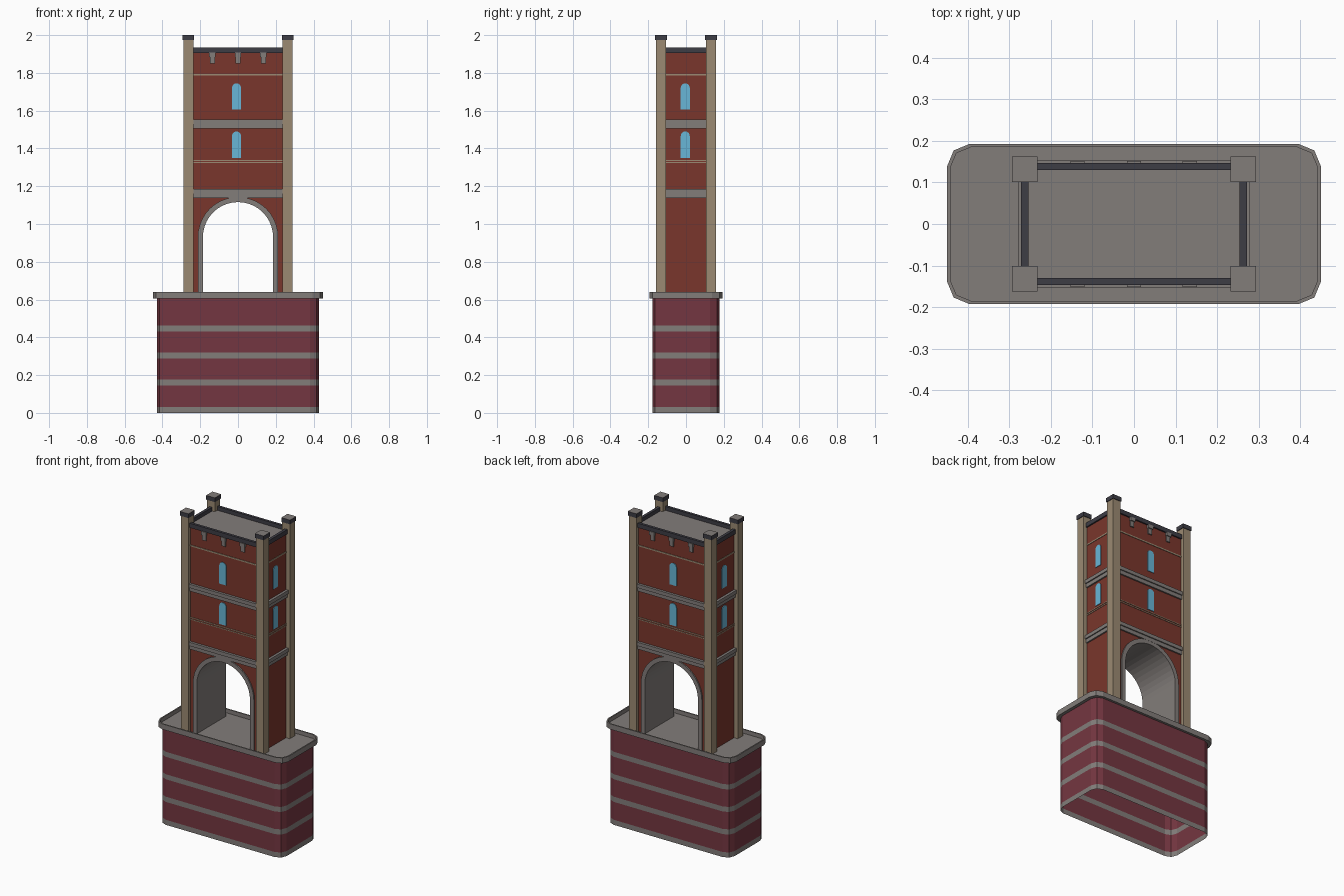
import bpy, bmesh, math

if "Cube" in bpy.data.objects:
    bpy.data.objects.remove(bpy.data.objects["Cube"])


def material(name, rgb):
    m = bpy.data.materials.new(name)
    m.diffuse_color = (*rgb, 1)
    m.use_nodes = True
    m.node_tree.nodes["Principled BSDF"].inputs["Base Color"].default_value = m.diffuse_color
    return m


STONE = material("grey stone", (0.225, 0.205, 0.195))
BRICK = material("red brick", (0.195, 0.037, 0.025))
PLUM = material("plum brick", (0.175, 0.037, 0.052))
TAN = material("tan stone", (0.33, 0.255, 0.17))
GLASS = material("blue glass", (0.14, 0.47, 0.68))
DARK = material("dark slate", (0.048, 0.047, 0.06))


def finish(name, bm, mats):
    bm.normal_update()
    me = bpy.data.meshes.new(name)
    bm.to_mesh(me)
    bm.free()
    for m in mats:
        me.materials.append(m)
    ob = bpy.data.objects.new(name, me)
    bpy.context.collection.objects.link(ob)
    return ob


def box(name, x, y, z, mat, top=None):
    """Box from (min, max) ranges, with an optional other colour on top."""
    bm = bmesh.new()
    bmesh.ops.create_cube(bm, size=1)
    for v in bm.verts:
        v.co = [r[0] if c < 0 else r[1] for c, r in zip(v.co, (x, y, z))]
    bm.normal_update()
    if top:
        for f in bm.faces:
            f.material_index = int(f.normal.z > 0.5)
    return finish(name, bm, [mat, top] if top else [mat])


def slab(name, pts, lo, hi, mats, axis="y"):
    """Extrude a (u, z) outline along y, or along x for the side walls."""
    bm = bmesh.new()
    place = (lambda u, z, d: (u, d, z)) if axis == "y" else (lambda u, z, d: (d, u, z))
    a = [bm.verts.new(place(u, z, lo)) for u, z in pts]
    b = [bm.verts.new(place(u, z, hi)) for u, z in pts]
    bm.faces.new(a)
    bm.faces.new(b[::-1])
    n = len(pts)
    for i in range(n):
        bm.faces.new((a[i], b[i], b[(i + 1) % n], a[(i + 1) % n]))
    bmesh.ops.recalc_face_normals(bm, faces=bm.faces)
    if len(mats) > 1:
        for f in bm.faces:
            f.material_index = int(f.normal.z > 0.9)
    return finish(name, bm, mats)


def arch(r, spring, bottom, n, cx=0.0):
    """Outline of a round-topped opening, from right foot to left foot."""
    top = [(cx + r * math.cos(math.pi * i / n), spring + r * math.sin(math.pi * i / n))
           for i in range(n + 1)]
    return [(cx + r, bottom)] + top + [(cx - r, bottom)]


def loft(name, rings, mats, indices, cap=False):
    """Stack rounded rectangles given as (half x, half y, corner radius, z)."""
    bm = bmesh.new()
    loops = []
    for hx, hy, r, z in rings:
        loop = []
        for q, (sx, sy) in enumerate(((1, 1), (-1, 1), (-1, -1), (1, -1))):
            for k in range(3):
                t = math.pi / 2 * (q + k / 2)
                loop.append(bm.verts.new((sx * (hx - r) + r * math.cos(t),
                                          sy * (hy - r) + r * math.sin(t), z)))
        loops.append(loop)
    for a, b, idx in zip(loops, loops[1:], indices):
        for i in range(12):
            j = (i + 1) % 12
            bm.faces.new((a[i], a[j], b[j], b[i])).material_index = idx
    if cap:
        bm.faces.new(loops[-1])
    return finish(name, bm, mats)


# Striped hollow base, open underneath
levels = [0, 0.032, 0.145, 0.178, 0.288, 0.32, 0.43, 0.462, 0.608]
loft("striped_base", [(0.43, 0.178, 0.05, z) for z in levels],
     [STONE, PLUM], [0, 1] * 4)

# Terrace floor with a raised lip
loft("terrace", [(0.43, 0.178, 0.05, 0.606), (0.45, 0.193, 0.055, 0.606),
                 (0.45, 0.193, 0.055, 0.64), (0.442, 0.185, 0.05, 0.64),
                 (0.442, 0.185, 0.05, 0.615)], [STONE], [0] * 4, cap=True)

# Tower body with an archway cut through it, and a stone roof
WX, WY, ROOF, FLOOR = 0.263, 0.138, 1.91, 0.612
SPRING = 0.93
body = [(WX, FLOOR), (WX, ROOF), (-WX, ROOF), (-WX, FLOOR)]
hole = arch(0.2, SPRING, FLOOR, 20)
tower = slab("tower_body", body + hole[::-1], -WY, WY, [BRICK])
for f in tower.data.polygons:
    if f.center.z > ROOF - 0.001:
        f.material_index = 1
tower.data.materials.append(STONE)

# Stone lining and surround of the archway
slab("arch_lining", arch(0.213, SPRING, FLOOR, 20) + arch(0.186, SPRING, FLOOR, 20)[::-1],
     -WY - 0.008, WY + 0.008, [STONE])


def belt(name, out, z0, z1, mat):
    box(name, (-WX - out, WX + out), (-WY - out, WY + out), (z0, z1), mat)


# Stepped stone string courses and thin tan lines
for z in (1.138, 1.505):
    belt("string_course_lower", 0.009, z, z + 0.024, STONE)
    belt("string_course_upper", 0.016, z + 0.024, z + 0.047, STONE)
for z, h in ((1.322, 0.005), (1.334, 0.005), (1.786, 0.009)):
    belt("tan_line", 0.003, z, z + h, TAN)

# Arched windows on all four sides
for z in (1.35, 1.605):
    for s in (-1, 1):
        for axis, wall, c in (("y", WY, -0.008), ("x", WX, -0.004)):
            ends = sorted((s * (wall - 0.003), s * (wall + 0.004)))
            slab("window", arch(0.024, z + 0.116, z, 8, c), *ends, [GLASS], axis)

# Corbels under the front and back rails, narrower at the foot
for s in (-1, 1):
    for x in (-0.136, 0, 0.134):
        box("corbel_head", (x - 0.017, x + 0.017),
            sorted((s * (WY - 0.01), s * (WY + 0.014))), (1.885, 1.908), STONE)
        box("corbel_foot", (x - 0.013, x + 0.013),
            sorted((s * (WY - 0.01), s * (WY + 0.008))), (1.85, 1.885), STONE)

# Dark roof rails
for s in (-1, 1):
    box("long_rail", (-0.25, 0.25), sorted((s * 0.13, s * 0.147)), (1.906, 1.934), DARK)
    box("short_rail", sorted((s * 0.254, s * 0.272)), (-0.12, 0.12), (1.906, 1.934), DARK)

# Corner pillars with slate caps
for sx in (-1, 1):
    for sy in (-1, 1):
        box("corner_pillar", sorted((sx * 0.236, sx * 0.289)),
            sorted((sy * 0.105, sy * 0.159)), (FLOOR, 1.975), TAN)
        box("pillar_cap", sorted((sx * 0.232, sx * 0.293)),
            sorted((sy * 0.101, sy * 0.163)), (1.973, 2.0), DARK, STONE)
